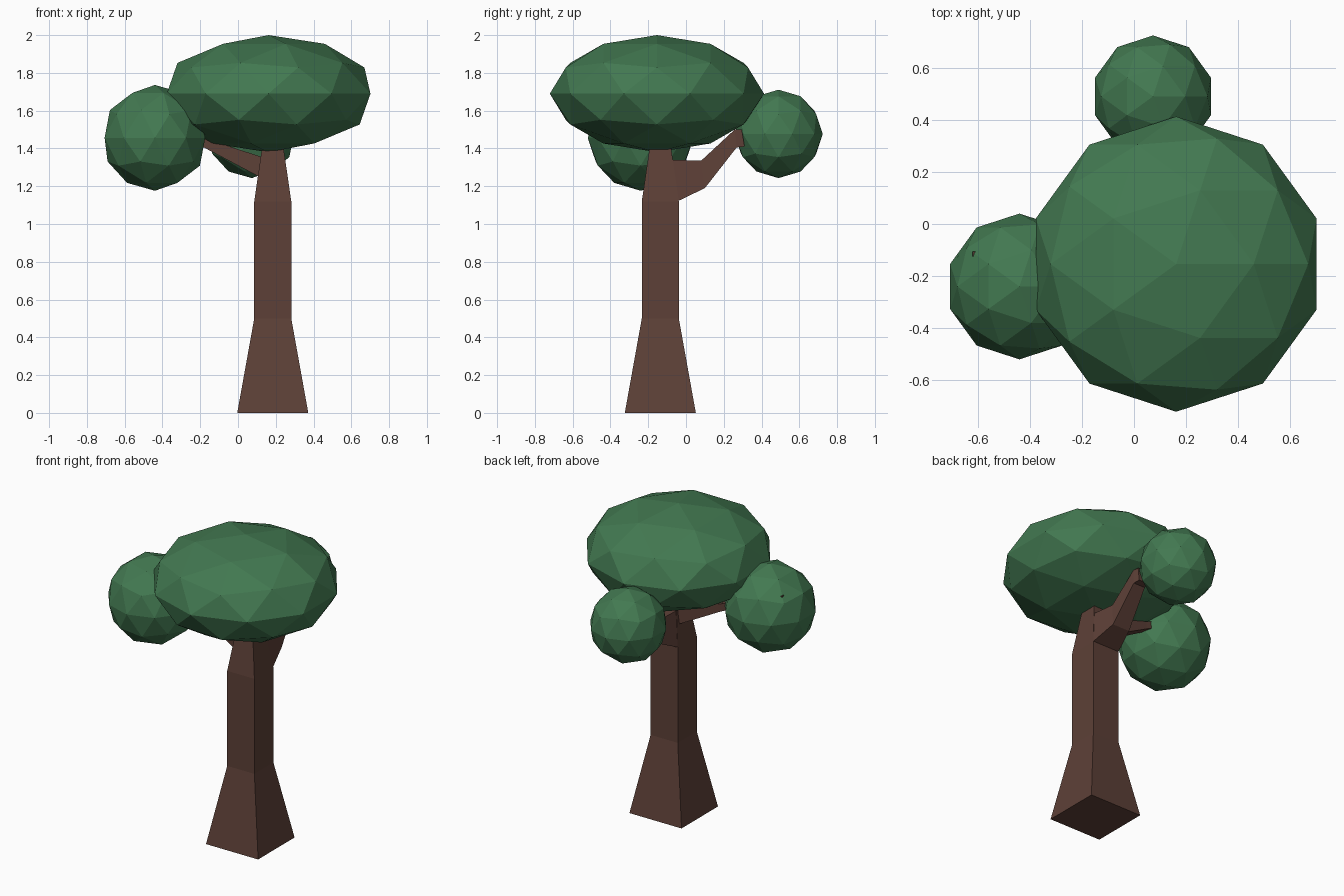
import bpy, bmesh
from mathutils import Vector

if "Cube" in bpy.data.objects:
    bpy.data.objects.remove(bpy.data.objects["Cube"])


def material(name, color):
    m = bpy.data.materials.new(name)
    m.diffuse_color = (*color, 1)
    m.use_nodes = True
    m.node_tree.nodes["Principled BSDF"].inputs["Base Color"].default_value = m.diffuse_color
    return m


BARK = material("bark", (0.109, 0.051, 0.038))
LEAF = material("leaf", (0.055, 0.19, 0.082))


def add_object(name, bm, mat):
    bmesh.ops.recalc_face_normals(bm, faces=bm.faces)
    mesh = bpy.data.meshes.new(name)
    bm.to_mesh(mesh)
    bm.free()
    mesh.materials.append(mat)
    obj = bpy.data.objects.new(name, mesh)
    bpy.context.collection.objects.link(obj)
    return obj


def loft(name, rings):
    """Skin a row of four-cornered rings and cap both ends."""
    bm = bmesh.new()
    loops = [[bm.verts.new(p) for p in ring] for ring in rings]
    for a, b in zip(loops, loops[1:]):
        for i in range(4):
            j = (i + 1) % 4
            bm.faces.new((a[i], a[j], b[j], b[i]))
    bm.faces.new(loops[0])
    bm.faces.new(loops[-1])
    return add_object(name, bm, BARK)


def leaf_ball(name, center, radius, height):
    """Low-poly ball of leaves, squashed to the given half height."""
    bm = bmesh.new()
    bmesh.ops.create_icosphere(bm, subdivisions=2, radius=1)
    bmesh.ops.scale(bm, vec=(radius, radius, height), verts=bm.verts)
    bmesh.ops.translate(bm, vec=center, verts=bm.verts)
    return add_object(name, bm, LEAF)


CX, CY = 0.184, -0.136   # trunk axis
SIGNS = ((-1, -1), (1, -1), (1, 1), (-1, 1))

# Trunk: flared square base, straight shaft, narrowing neck (half width, z)
loft("trunk", [[(CX + sx * h, CY + sy * h, z) for sx, sy in SIGNS]
               for h, z in ((0.188, 0), (0.098, 0.5), (0.098, 1.12), (0.053, 1.43))])

# Back branch: (bottom y, z, half width), (top y, z, half width)
back = [((-0.045, 1.12, 0.098), (-0.075, 1.34, 0.064)),
        ((0.10, 1.19, 0.062), (0.08, 1.335, 0.05)),
        ((0.268, 1.405, 0.042), (0.258, 1.50, 0.036)),
        ((0.31, 1.41, 0.036), (0.295, 1.50, 0.032))]
loft("back_branch", [[(CX - b[2], b[0], b[1]), (CX + b[2], b[0], b[1]),
                      (CX + t[2], t[0], t[1]), (CX - t[2], t[0], t[1])]
                     for b, t in back])

# Side branch: (x, centre y, bottom z, top z, half width), ending in the side leaves
side = [(0.14, -0.136, 1.235, 1.35, 0.055),
        (-0.18, -0.128, 1.405, 1.455, 0.03),
        (-0.62, -0.115, 1.60, 1.622, 0.01)]
loft("side_branch", [[(x, y - w, lo), (x, y + w, lo), (x, y + w, hi), (x, y - w, hi)]
                     for x, y, lo, hi, w in side])

# Leaves
leaf_ball("crown", Vector((0.162, -0.154, 1.69)), 0.567, 0.31)
leaf_ball("side_leaves", Vector((-0.44, -0.24, 1.456)), 0.28, 0.28)
leaf_ball("back_leaves", Vector((0.073, 0.49, 1.477)), 0.234, 0.234)
